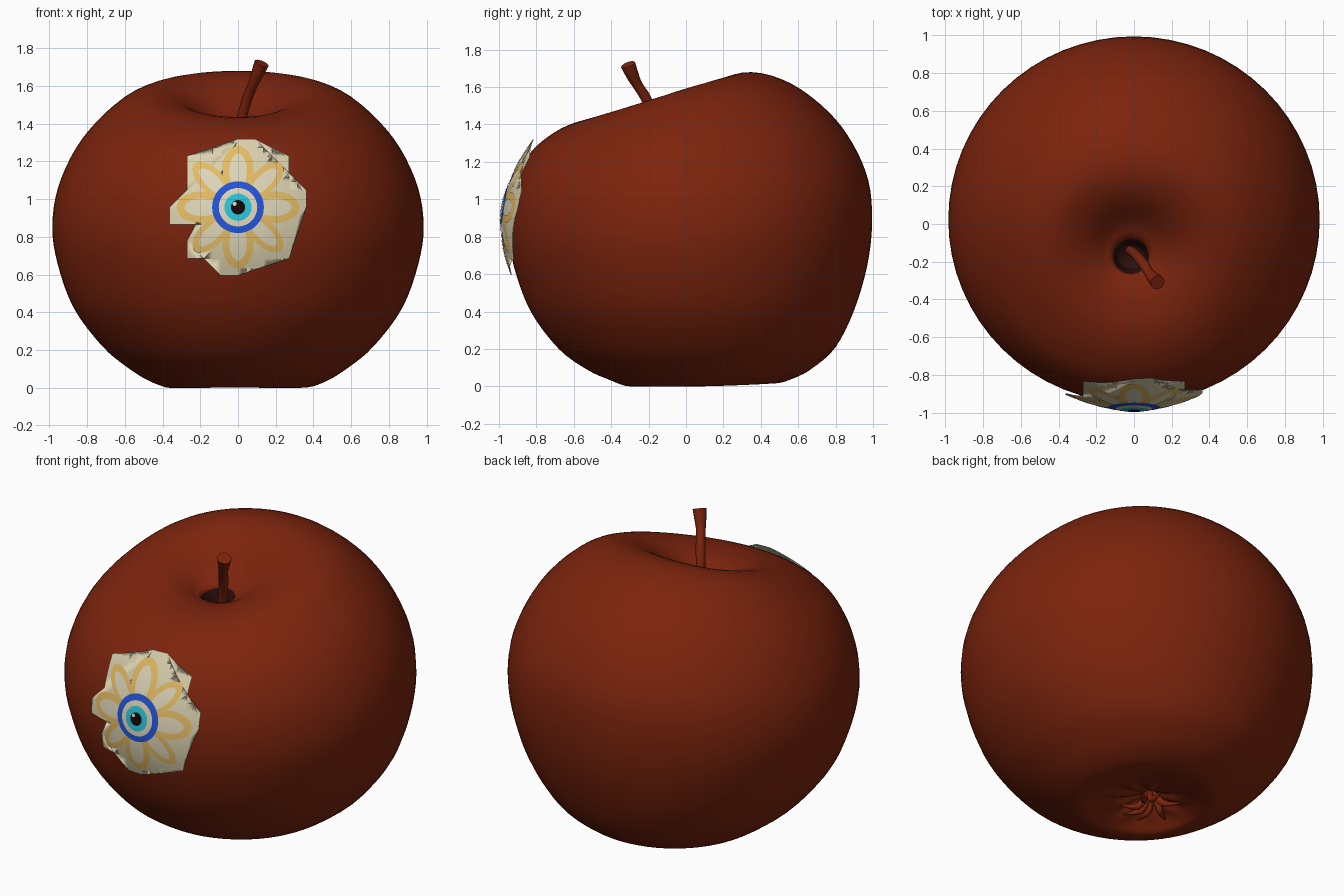
import bpy, bmesh, math
from math import sin, cos, pi
from mathutils import Vector

if "Cube" in bpy.data.objects:
    bpy.data.objects.remove(bpy.data.objects["Cube"])


def material(name, hex_code):
    """Flat colour material from an sRGB hex code."""
    srgb = [int(hex_code[i:i + 2], 16) / 255 for i in (0, 2, 4)]
    linear = [c / 12.92 if c < 0.04 else ((c + 0.055) / 1.055) ** 2.4 for c in srgb]
    mat = bpy.data.materials.new(name)
    mat.use_nodes = True
    mat.diffuse_color = (*linear, 1)
    shader = mat.node_tree.nodes["Principled BSDF"]
    shader.inputs["Base Color"].default_value = (*linear, 1)
    shader.inputs["Roughness"].default_value = 0.8
    return mat


apple_red = material("apple red", "7C240D")
pit_brown = material("pit brown", "2C0F0B")
cream = material("cream", "DAD0AE")
pale = material("petal pale", "DED5B8")
yellow = material("petal yellow", "E3BB64")
blue = material("ring blue", "2254D6")
cyan = material("ring cyan", "2AC2D8")
black = material("pupil black", "140606")


def finish(name, bm, mats):
    mesh = bpy.data.meshes.new(name)
    bm.to_mesh(mesh)
    bm.free()
    for m in mats:
        mesh.materials.append(m)
    for p in mesh.polygons:
        p.use_smooth = True
    obj = bpy.data.objects.new(name, mesh)
    bpy.context.collection.objects.link(obj)


# Apple body: rings given by front y, front z, half width, side z, back y, back z
RINGS = [
    (-.03, .13, .03, .13, .03, .13),
    (-.12, .09, .12, .09, .12, .09),
    (-.21, .04, .24, .04, .27, .05),
    (-.30, 0, .35, 0, .46, .015),
    (-.41, .035, .47, .035, .58, .045),
    (-.53, .09, .59, .11, .68, .1),
    (-.68, .2, .72, .22, .8, .21),
    (-.83, .4, .87, .42, .9, .41),
    (-.92, .64, .955, .65, .97, .65),
    (-.95, .85, .985, .85, .995, .88),
    (-.925, 1.06, .955, 1.06, .975, 1.1),
    (-.84, 1.24, .86, 1.27, .89, 1.3),
    (-.7, 1.36, .73, 1.43, .76, 1.47),
    (-.56, 1.42, .57, 1.55, .56, 1.62),
    (-.43, 1.435, .41, 1.58, .35, 1.68),
    (-.35, 1.43, .27, 1.52, .17, 1.63),
    (-.3, 1.415, .15, 1.43, .01, 1.48),
    (-.265, 1.39, .095, 1.39, -.08, 1.41),
    (-.23, 1.25, .07, 1.25, -.11, 1.25),
]
STEPS, SEGMENTS = 4, 64


def smooth_rings(rings):
    """Catmull-Rom interpolation between the given rings."""
    out = []
    last = len(rings) - 1
    for i in range(last):
        p = [rings[min(max(i + k, 0), last)] for k in (-1, 0, 1, 2)]
        for s in range(STEPS):
            t = s / STEPS
            out.append([b + t / 2 * (c - a + t * (2*a - 5*b + 4*c - d + t * (3*(b - c) + d - a)))
                        for a, b, c, d in zip(*p)])
    return out + [rings[-1]]


bm = bmesh.new()
loops = []
rings = smooth_rings(RINGS)
for n, (yf, zf, w, zs, yb, zb) in enumerate(rings):
    low = n < len(rings) / 2
    cx = (-.13 if low else -.02) * max(0, 1 - w / .4)
    # puckered folds around the hollow underneath
    fold = .012 * max(0, 1 - abs(w - .14) / .12) if low else 0
    loop = []
    for k in range(SEGMENTS):
        a = 2 * pi * k / SEGMENTS
        c = cos(a)
        z = zs + (zf - zb) / 2 * c + ((zf + zb) / 2 - zs) * c * c + fold * sin(9 * a)
        loop.append(bm.verts.new((cx + w * sin(a), (yf + yb) / 2 + (yf - yb) / 2 * c, z)))
    loops.append(loop)
for n, (lo, hi) in enumerate(zip(loops, loops[1:])):
    for k in range(SEGMENTS):
        j = (k + 1) % SEGMENTS
        f = bm.faces.new((lo[k], lo[j], hi[j], hi[k]))
        # dark pit around the stem
        f.material_index = int(n > len(rings) / 2 and rings[n][2] < .1)
bm.faces.new(loops[0])
bm.faces.new(loops[-1]).material_index = 1
bmesh.ops.recalc_face_normals(bm, faces=bm.faces)
finish("apple_body", bm, [apple_red, pit_brown])


def rod(name, points, radius, mat):
    """Round tapered rod through (x, y, z, radius factor) points."""
    curve = bpy.data.curves.new(name, "CURVE")
    curve.dimensions = "3D"
    curve.bevel_depth = radius
    curve.bevel_resolution = 3
    curve.use_fill_caps = True
    spline = curve.splines.new("NURBS")
    spline.points.add(len(points) - 1)
    for p, (x, y, z, r) in zip(spline.points, points):
        p.co = (x, y, z, 1)
        p.radius = r
    spline.use_endpoint_u = True
    spline.order_u = 3
    curve.materials.append(mat)
    obj = bpy.data.objects.new(name, curve)
    bpy.context.collection.objects.link(obj)


# Stem, leaning forward and flaring at its tip
rod("stem", [(-.02, -.14, 1.25, .8), (.01, -.16, 1.4, .8), (.05, -.21, 1.54, .9),
             (.08, -.26, 1.61, .8), (.105, -.29, 1.67, 1.1), (.125, -.31, 1.72, 1.25)],
    .032, apple_red)

# Withered sepals in the hollow underneath
for i in range(7):
    a = 2 * pi * i / 7 + .3 * sin(5 * i)
    path = [(-.12 + r * cos(a + twist), r * sin(a + twist), z, f)
            for r, z, f, twist in ((.02, .13, 1, 0), (.06, .06, 1.2, .2),
                                   (.1, .04, .9, .5), (.17, .05, .2, .6))]
    rod(f"sepal_{i + 1}", path, .018, apple_red)

# Flower sticker, curved to follow the front of the apple
UNIT, CENTRE_Z = .0905, .957


def sticker(name, outline, mat, layer):
    """Thin sheet from a flat outline, cut into a grid and bent."""
    bm = bmesh.new()
    bm.faces.new([bm.verts.new((x, 0, z)) for x, z in outline])
    bmesh.ops.triangulate(bm, faces=bm.faces)
    for axis in (Vector((1, 0, 0)), Vector((0, 0, 1))):
        for i in range(-8, 9):
            bmesh.ops.bisect_plane(bm, geom=bm.verts[:] + bm.edges[:] + bm.faces[:],
                                   dist=1e-5, plane_co=axis * i / 2, plane_no=axis)
    for v in bm.verts:
        x, z = v.co.x * UNIT, CENTRE_Z + v.co.z * UNIT
        v.co = (x, -.985 + .6 * x * x + .75 * (z - .85) ** 2 - .0025 * layer, z)
    bmesh.ops.recalc_face_normals(bm, faces=bm.faces)
    if sum(f.normal.y for f in bm.faces) > 0:
        bmesh.ops.reverse_faces(bm, faces=bm.faces)
    finish(name, bm, [mat])


def oval(distance, angle, length, width, sides=32):
    """Oval outline whose long axis points away from the flower centre."""
    pts = []
    for k in range(sides):
        t = 2 * pi * k / sides
        u, v = distance + length * cos(t), width * sin(t)
        pts.append((u * cos(angle) - v * sin(angle), u * sin(angle) + v * cos(angle)))
    return pts


# Stepped flower outline, half of it repeated by a half turn
half = [(-1, 3), (0, 4), (1, 4), (1, 2), (2, 3), (3, 3), (3, 2),
        (2, 1), (4, 1), (4, 0), (3, -1), (3, -3)]
sticker("flower_base", half + [(-x, -z) for x, z in half], cream, 0)

for i in range(8):
    a = i * pi / 4
    width = .72 if i % 2 else .92
    sticker(f"petal_{i + 1}", oval(2.2, a, 1.4, width), yellow, 1)
    sticker(f"petal_centre_{i + 1}", oval(2.1, a, 1.05, width * .56), pale, 2)

# Round eye in the middle of the flower
for layer, (name, radius, mat) in enumerate([
        ("eye_outer_ring", 1.52, blue), ("eye_white", 1.13, pale),
        ("eye_iris", .8, cyan), ("eye_pupil", .42, black)]):
    sticker(name, oval(0, 0, radius, radius), mat, 3 + layer)
sticker("eye_glint", [(x - .2, z + .2) for x, z in oval(0, 0, .12, .12, 12)], pale, 7)
